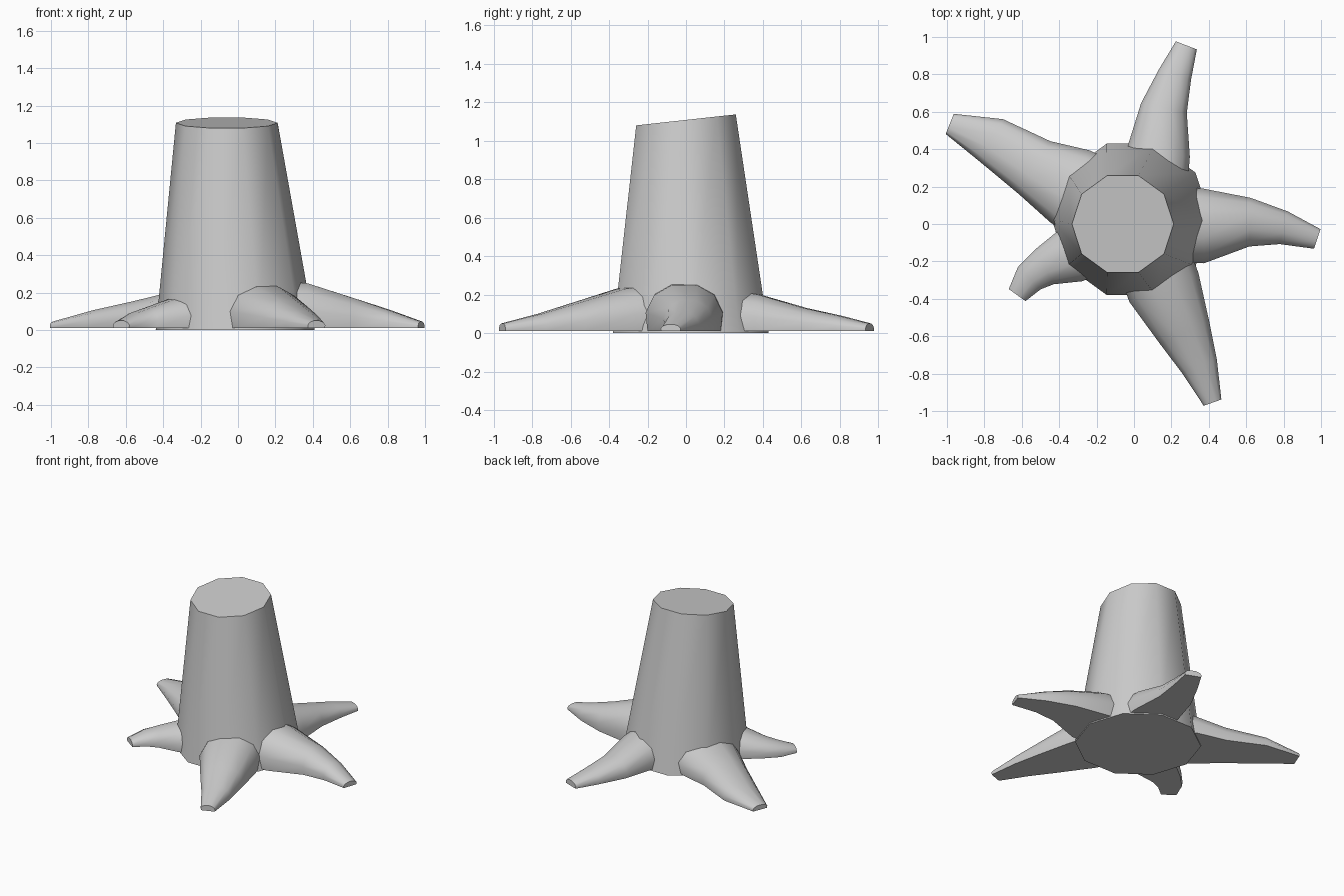
import bpy
import bmesh
import math
from mathutils import Vector

cube = bpy.data.objects.get("Cube")
if cube:
    bpy.data.objects.remove(cube, do_unlink=True)

# One plain grey for the whole stump
GREY = (0.6, 0.6, 0.6, 1.0)
grey = bpy.data.materials.new("plain_grey")
grey.use_nodes = True
grey.diffuse_color = GREY
grey.node_tree.nodes["Principled BSDF"].inputs["Base Color"].default_value = GREY


def loft(name, rings, smooth_angle):
    """Skin a list of closed rings and cap both ends."""
    bm = bmesh.new()
    loops = [[bm.verts.new(point) for point in ring] for ring in rings]
    count = len(loops[0])
    for lower, upper in zip(loops, loops[1:]):
        for i in range(count):
            j = (i + 1) % count
            bm.faces.new((lower[i], lower[j], upper[j], upper[i]))
    bm.faces.new(loops[0])
    bm.faces.new(loops[-1])
    bmesh.ops.recalc_face_normals(bm, faces=bm.faces)
    mesh = bpy.data.meshes.new(name)
    bm.to_mesh(mesh)
    bm.free()
    mesh.materials.append(grey)
    obj = bpy.data.objects.new(name, mesh)
    bpy.context.collection.objects.link(obj)
    bpy.ops.object.select_all(action="DESELECT")
    obj.select_set(True)
    bpy.context.view_layer.objects.active = obj
    bpy.ops.object.shade_smooth_by_angle(angle=math.radians(smooth_angle))
    return obj


def trunk_ring(x, y, radius, z, slope):
    """Ten-sided ring whose height follows a slanted cut."""
    ring = []
    for i in range(10):
        angle = math.tau * i / 10
        dy = radius * math.sin(angle)
        ring.append((x + radius * math.cos(angle), y + dy, z + slope * dy))
    return ring


# Tapered trunk with a slanted saw cut on top
loft("trunk", [trunk_ring(-0.015, 0.025, 0.425, 0, 0),
               trunk_ring(-0.06, 0, 0.272, 1.108, 0.11)], 50)

# Arched root section: sideways fraction, height fraction
ARCH = [(-0.95, 0), (-1, 0.4), (-0.78, 0.78), (-0.32, 1),
        (0.32, 1), (0.78, 0.78), (1, 0.4), (0.95, 0)]
GROUND = 0.01


def root(name, sections):
    """Sweep the arch along stations of x, y, half width and height."""
    rings = []
    last = len(sections) - 1
    for i, (x, y, width, height) in enumerate(sections):
        before, after = sections[max(i - 1, 0)], sections[min(i + 1, last)]
        along = Vector((after[0] - before[0], after[1] - before[1])).normalized()
        side = Vector((-along.y, along.x)) * width
        rings.append([(x + side.x * s, y + side.y * s, GROUND + (height - GROUND) * t)
                      for s, t in ARCH])
    loft(name, rings, 55)


# Five roots spreading from the trunk to blunt tips
root("left_root", [(0.15, 0, 0.2, 0.27), (0.37, -0.01, 0.2, 0.25),
                   (0.62, 0.01, 0.13, 0.17), (0.8, -0.02, 0.09, 0.11),
                   (0.98, -0.08, 0.055, 0.045)])
root("back_root", [(0.1, 0.15, 0.18, 0.24), (0.13, 0.38, 0.17, 0.2),
                   (0.16, 0.62, 0.125, 0.13), (0.22, 0.8, 0.09, 0.09),
                   (0.28, 0.955, 0.06, 0.05)])
root("back_right_root", [(-0.2, 0.12, 0.23, 0.24), (-0.34, 0.2, 0.22, 0.2),
                         (-0.53, 0.3, 0.165, 0.155), (-0.76, 0.445, 0.13, 0.105),
                         (-0.985, 0.535, 0.058, 0.045)])
root("front_right_root", [(-0.2, -0.1, 0.16, 0.2), (-0.34, -0.17, 0.15, 0.17),
                          (-0.48, -0.23, 0.105, 0.12), (-0.56, -0.29, 0.085, 0.09),
                          (-0.625, -0.38, 0.055, 0.05)])
root("front_root", [(0.08, -0.12, 0.2, 0.26), (0.16, -0.34, 0.2, 0.23),
                    (0.27, -0.58, 0.145, 0.155), (0.35, -0.76, 0.1, 0.1),
                    (0.42, -0.955, 0.05, 0.05)])
